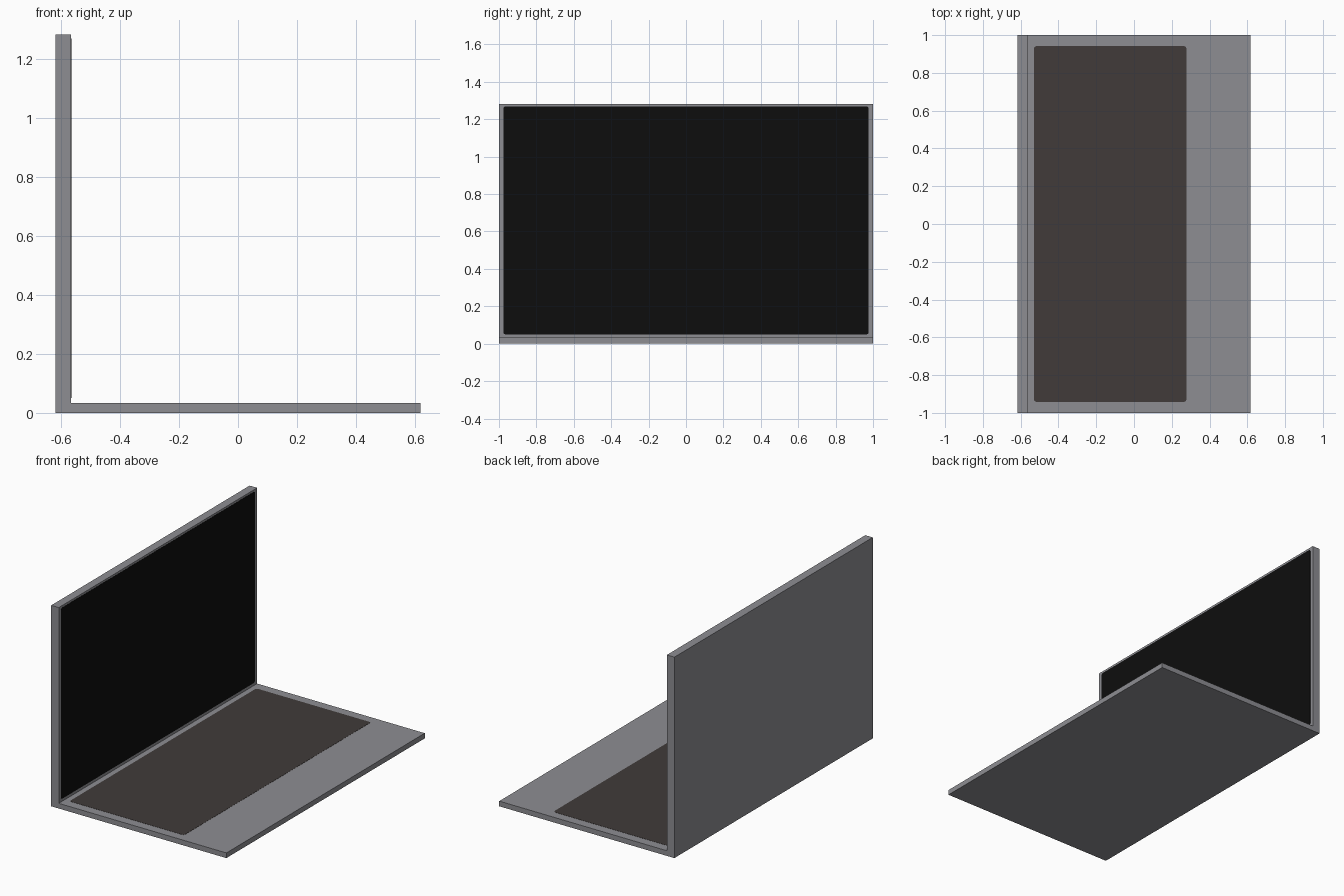
import bpy, bmesh, math
from mathutils import Vector

if "Cube" in bpy.data.objects:
    bpy.data.objects.remove(bpy.data.objects["Cube"])


def material(name, rgb):
    m = bpy.data.materials.new(name)
    m.diffuse_color = (*rgb, 1)
    m.use_nodes = True
    m.node_tree.nodes["Principled BSDF"].inputs["Base Color"].default_value = m.diffuse_color
    return m


METAL = material("grey metal", (0.27, 0.27, 0.29))
KEYS = material("dark brown keys", (0.052, 0.043, 0.041))
GLASS = material("black glass", (0.004, 0.004, 0.004))


def extrude_outline(name, points, direction, mat):
    """Solid prism: a closed outline pushed along a direction."""
    bm = bmesh.new()
    face = bm.faces.new([bm.verts.new(p) for p in points])
    out = bmesh.ops.extrude_face_region(bm, geom=[face])
    verts = [v for v in out["geom"] if isinstance(v, bmesh.types.BMVert)]
    bmesh.ops.translate(bm, verts=verts, vec=Vector(direction))
    bmesh.ops.recalc_face_normals(bm, faces=bm.faces)
    mesh = bpy.data.meshes.new(name)
    bm.to_mesh(mesh)
    bm.free()
    mesh.materials.append(mat)
    obj = bpy.data.objects.new(name, mesh)
    bpy.context.collection.objects.link(obj)
    return obj


def rounded_rect(u0, u1, v0, v1, r, steps=3):
    pts = []
    corners = [(u1 - r, v1 - r), (u0 + r, v1 - r), (u0 + r, v0 + r), (u1 - r, v0 + r)]
    for i, (u, v) in enumerate(corners):
        for k in range(steps + 1):
            a = math.pi / 2 * (i + k / steps)
            pts.append((u + r * math.cos(a), v + r * math.sin(a)))
    return pts


BACK, FRONT, LID = -0.618, 0.618, -0.565   # x of the outer back, base edge, lid face
DECK, TOP = 0.033, 1.282                   # z of the base top and lid top

# Open case: base and upright lid as one L-shaped profile
profile = [(BACK, 0), (FRONT, 0), (FRONT, DECK), (LID, DECK), (LID, TOP), (BACK, TOP)]
extrude_outline("laptop_case", [(x, -1, z) for x, z in profile], (0, 2, 0), METAL)

# Keyboard area, thin plate on the base
keys = rounded_rect(-0.53, 0.278, -0.942, 0.942, 0.015)
extrude_outline("keyboard", [(x, y, DECK) for x, y in keys], (0, 0, 0.001), KEYS)

# Display, thin plate on the lid
glass = rounded_rect(-0.977, 0.977, 0.05, 1.269, 0.012)
extrude_outline("screen", [(LID, y, z) for y, z in glass], (0.001, 0, 0), GLASS)
